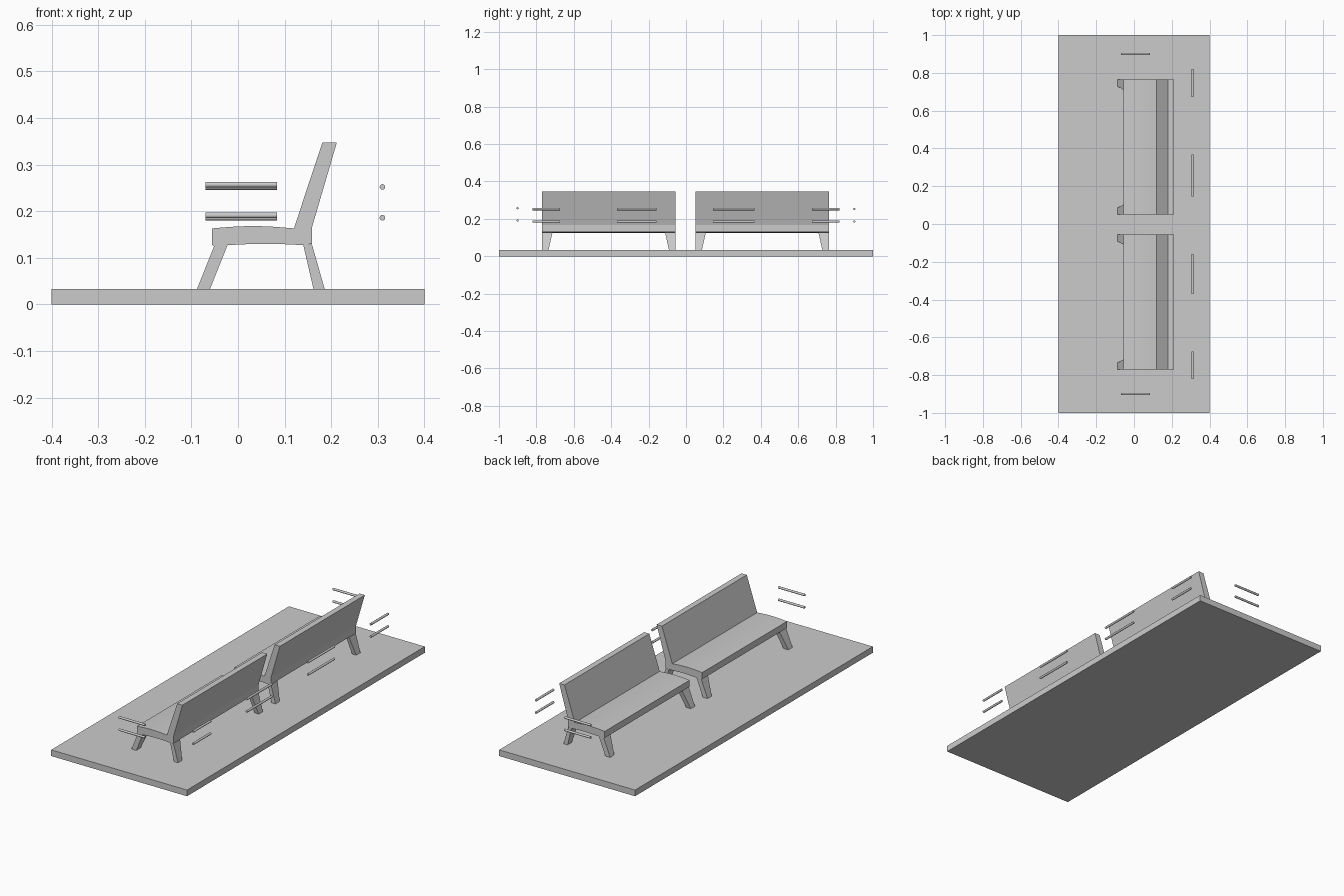
import bpy
import bmesh
import math
from mathutils import Matrix, Vector

cube = bpy.data.objects.get("Cube")
if cube:
    bpy.data.objects.remove(cube, do_unlink=True)

grey = bpy.data.materials.new("plain grey")
grey.use_nodes = True
GREY = (0.6, 0.6, 0.6, 1)
grey.diffuse_color = GREY
grey.node_tree.nodes["Principled BSDF"].inputs["Base Color"].default_value = GREY


def finish(bm, name):
    bmesh.ops.recalc_face_normals(bm, faces=bm.faces)
    mesh = bpy.data.meshes.new(name)
    bm.to_mesh(mesh)
    bm.free()
    mesh.materials.append(grey)
    obj = bpy.data.objects.new(name, mesh)
    bpy.context.collection.objects.link(obj)
    return obj


def loft(bm, start, end):
    """Closed solid between two matching outlines."""
    a = [bm.verts.new(p) for p in start]
    b = [bm.verts.new(p) for p in end]
    bm.faces.new(a)
    bm.faces.new(b[::-1])
    for i in range(len(a)):
        j = (i + 1) % len(a)
        bm.faces.new((a[i], b[i], b[j], a[j]))


def rod(name, start, end, radius=0.006):
    start, end = Vector(start), Vector(end)
    axis = end - start
    turn = axis.to_track_quat('Z', 'Y').to_matrix().to_4x4()
    bm = bmesh.new()
    bmesh.ops.create_cone(bm, cap_ends=True, segments=16, radius1=radius, radius2=radius,
                          depth=axis.length,
                          matrix=Matrix.Translation((start + end) / 2) @ turn)
    obj = finish(bm, name)
    for p in obj.data.polygons:
        p.use_smooth = len(p.vertices) == 4
    for e in obj.data.edges:
        e.use_edge_sharp = abs((obj.data.vertices[e.vertices[0]].co
                                - obj.data.vertices[e.vertices[1]].co).length) < 2 * radius


# Ground slab
BASE_TOP = 0.033
bm = bmesh.new()
bmesh.ops.create_cube(bm, size=1, matrix=Matrix.Translation((0, 0, BASE_TOP / 2))
                      @ Matrix.Diagonal((0.8, 2, BASE_TOP, 1)))
finish(bm, "base_slab")

# Bench side profile (x, z): gently crowned seat running into a leaning back
STEPS = 8
top = [(-0.056 + 0.176 * i / STEPS, 0.163 + 0.005 * math.sin(math.pi * i / STEPS))
       for i in range(STEPS + 1)]
under = [(0.14 - 0.162 * i / STEPS, 0.127 + 0.003 * math.sin(math.pi * i / STEPS))
         for i in range(STEPS + 1)]
profile = top + [(0.181, 0.347), (0.212, 0.347), (0.159, 0.166), (0.159, 0.13)] \
    + under + [(-0.05, 0.124), (-0.056, 0.128)]

# Legs: top and bottom x ranges, splayed and tapered
LEGS = {"front": ((-0.05, -0.022), (-0.088, -0.06)), "rear": ((0.14, 0.159), (0.162, 0.186))}
LEG_TOP = 0.128


def leg_outline(x_range, outer, inner, z):
    x0, x1 = x_range
    return [(x0, outer, z), (x1, outer, z), (x1, inner, z), (x0, inner, z)]


for side, y0, y1 in (("front", -0.77, -0.056), ("back", 0.05, 0.764)):
    bm = bmesh.new()
    loft(bm, [(x, y0, z) for x, z in profile], [(x, y1, z) for x, z in profile])
    finish(bm, side + "_bench_seat_and_back")
    for place, (upper, lower) in LEGS.items():
        bm = bmesh.new()
        for outer, inward in ((y0, 1), (y1, -1)):
            loft(bm, leg_outline(upper, outer, outer + 0.056 * inward, LEG_TOP),
                 leg_outline(lower, outer, outer + 0.035 * inward, BASE_TOP))
        finish(bm, f"{side}_bench_{place}_legs")

# Guard rails: two heights behind the benches and across each end
for level, z in (("lower", 0.186), ("upper", 0.252)):
    for i, (y0, y1) in enumerate(((-0.82, -0.675), (-0.37, -0.158), (0.145, 0.367), (0.673, 0.82))):
        rod(f"{level}_long_rail_{i + 1}", (0.31, y0, z), (0.31, y1, z))
    rod(f"{level}_front_end_rail", (-0.07, -0.9, z + 0.005), (0.084, -0.9, z + 0.005))
    rod(f"{level}_back_end_rail", (-0.07, 0.9, z), (0.084, 0.9, z))
